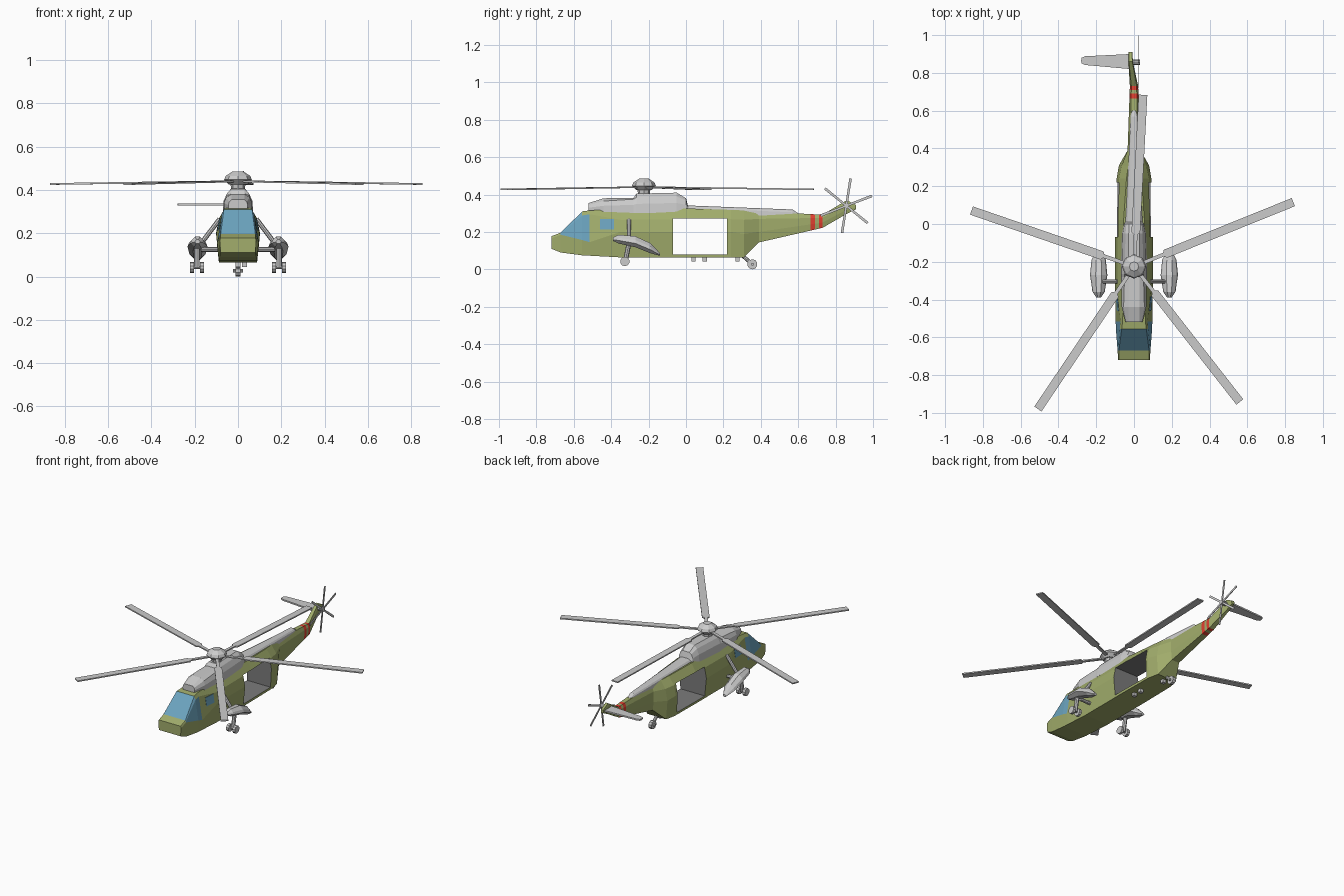
import bpy, bmesh
from math import radians
from mathutils import Matrix, Vector

if "Cube" in bpy.data.objects:
    bpy.data.objects.remove(bpy.data.objects["Cube"])


def material(name, rgb):
    m = bpy.data.materials.new(name)
    m.diffuse_color = (*rgb, 1)
    m.use_nodes = True
    m.node_tree.nodes["Principled BSDF"].inputs["Base Color"].default_value = m.diffuse_color
    return m


green = material("olive_paint", (0.36, 0.42, 0.15))
glass = material("blue_glass", (0.15, 0.37, 0.52))
red = material("red_band", (0.75, 0.05, 0.03))
grey = material("cabin_grey", (0.2, 0.2, 0.2))


def finish(name, bm, mats=(), matrix=None):
    if matrix:
        bm.transform(matrix)
    bmesh.ops.recalc_face_normals(bm, faces=bm.faces)
    me = bpy.data.meshes.new(name)
    bm.to_mesh(me)
    bm.free()
    for m in mats:
        me.materials.append(m)
    ob = bpy.data.objects.new(name, me)
    bpy.context.collection.objects.link(ob)
    return ob


def ring(y, half, cx=0):
    """Closed section from a bottom-to-top half outline, mirrored about cx."""
    return [(cx + x, y, z) for x, z in half] + [(cx - x, y, z) for x, z in reversed(half)]


def loft(name, rings, mats=(), pick=None):
    bm = bmesh.new()
    vs = [[bm.verts.new(p) for p in r] for r in rings]
    n = len(vs[0])
    for i in range(len(vs) - 1):
        for j in range(n):
            k = (j + 1) % n
            f = bm.faces.new((vs[i][j], vs[i][k], vs[i + 1][k], vs[i + 1][j]))
            if pick:
                f.material_index = pick(i, j)
    bm.faces.new(vs[0])
    bm.faces.new(vs[-1])
    return finish(name, bm, mats)


def prism(name, outline, thick, matrix, mats=()):
    bm = bmesh.new()
    a = [bm.verts.new((x, y, -thick / 2)) for x, y in outline]
    b = [bm.verts.new((x, y, thick / 2)) for x, y in outline]
    n = len(a)
    bm.faces.new(a)
    bm.faces.new(b)
    for i in range(n):
        bm.faces.new((a[i], a[(i + 1) % n], b[(i + 1) % n], b[i]))
    return finish(name, bm, mats, matrix)


def tube(name, p, q, r1, r2=None, sides=8):
    p, q = Vector(p), Vector(q)
    d = q - p
    bm = bmesh.new()
    bmesh.ops.create_cone(bm, cap_ends=True, segments=sides, radius1=r1,
                          radius2=r1 if r2 is None else r2, depth=d.length)
    rot = d.to_track_quat('Z', 'Y').to_matrix().to_4x4()
    return finish(name, bm, (), Matrix.Translation((p + q) / 2) @ rot)


def box(name, lo, hi, mats=()):
    bm = bmesh.new()
    bmesh.ops.create_cube(bm, size=1)
    lo, hi = Vector(lo), Vector(hi)
    return finish(name, bm, mats, Matrix.Translation((lo + hi) / 2) @ Matrix.Diagonal((*(hi - lo), 1)))


# Fuselage, tail boom and fin in one loft; the bands and cockpit glass are faces of it
t0 = [(.028, .144), (.034, .2), (.034, .27), (.02, .31)]
t1 = [(.018, .222), (.022, .25), (.022, .275), (.014, .292)]


def boom(y):
    t = (y - .39) / .34
    return ring(y, [(a + (c - a) * t, b + (d - b) * t) for (a, b), (c, d) in zip(t0, t1)])


body_rings = [
    ring(-.72, [(.08, .11), (.084, .165), (.083, .172), (.08, .177)]),
    ring(-.67, [(.085, .09), (.087, .185), (.084, .19), (.08, .196)]),
    ring(-.555, [(.088, .075), (.096, .157), (.075, .288), (.065, .31)]),
    ring(-.515, [(.088, .073), (.097, .145), (.072, .295), (.06, .315)]),
    ring(-.35, [(.088, .064), (.1, .2), (.088, .265), (.057, .322)]),
    ring(.02, [(.088, .064), (.102, .2), (.088, .268), (.055, .325)]),
    ring(.24, [(.085, .064), (.092, .2), (.08, .268), (.04, .318)]),
    ring(.31, [(.07, .064), (.08, .19), (.065, .265), (.03, .315)]),
    *[boom(y) for y in (.39, .665, .69, .71, .73)],
    ring(.86, [(.009, .297), (.012, .32), (.012, .35), (.009, .37)], -.018),
    ring(.91, [(.008, .322), (.01, .33), (.01, .337), (.008, .343)], -.018),
]


def body_paint(i, j):
    if (i == 1 and 1 <= j <= 5) or (i == 2 and j in (1, 5)):
        return 2
    return 3 if i in (9, 11) else 0


body = loft("fuselage", body_rings, (green, grey, glass, red), body_paint)

# Open cabin through both sides
cutter = box("cabin_cutter", (-.2, -.07, .08), (.2, .22, .272), (green, grey))
for f in cutter.data.polygons:
    f.material_index = 1
cutter.hide_render = True
cutter.hide_viewport = True
mod = body.modifiers.new("cabin_opening", 'BOOLEAN')
mod.operation = 'DIFFERENCE'
mod.object = cutter

# Engine housing and dorsal spine
loft("engine_housing", [
    ring(-.52, [(.04, .3), (.045, .33), (.04, .345), (.03, .355)]),
    ring(-.44, [(.065, .3), (.065, .34), (.055, .365), (.03, .38)]),
    ring(-.28, [(.068, .3), (.066, .345), (.05, .375), (.03, .382)]),
    ring(-.265, [(.07, .3), (.066, .35), (.05, .385), (.03, .405)]),
    ring(-.05, [(.065, .3), (.06, .355), (.045, .39), (.028, .41)]),
    ring(0, [(.055, .3), (.05, .345), (.04, .37), (.025, .38)]),
    ring(.01, [(.05, .3), (.045, .33), (.035, .337), (.02, .342)])])
loft("dorsal_spine", [
    ring(0, [(.05, .3), (.045, .33), (.035, .337), (.02, .342)]),
    ring(.57, [(.018, .28), (.018, .305), (.015, .315), (.01, .32)]),
    ring(.6, [(.014, .28), (.014, .29), (.01, .297), (.005, .3)])])

# Main rotor: stacked hub and five drooping blades
hub = (0, -.225)
for i, (z0, r0, z1, r1) in enumerate([(.39, .03, .43, .035), (.425, .042, .447, .064),
                                      (.447, .064, .465, .056), (.465, .056, .485, .025)]):
    tube(f"rotor_hub_{i}", (*hub, z0), (*hub, z1), r0, r1)
blade = [(.03, -.01), (.17, -.01), (.18, -.023), (.91, -.023),
         (.91, .023), (.18, .023), (.17, .01), (.03, .01)]
for i, a in enumerate((87, 161, 236, 308, 22)):
    prism(f"rotor_blade_{i}", blade, .008, Matrix.Translation((*hub, .44))
          @ Matrix.Rotation(radians(a), 4, 'Z') @ Matrix.Rotation(radians(.8), 4, 'Y'))

# Tail rotor
tube("tail_rotor_hub", (-.02, .857, .34), (.032, .857, .34), .014)
upright = Matrix.Rotation(radians(90), 4, 'Z') @ Matrix.Rotation(radians(90), 4, 'X')
for i in range(6):
    prism(f"tail_rotor_blade_{i}", [(0, -.006), (.147, -.007), (.147, .007), (0, .006)], .004,
          Matrix.Translation((.025, .857, .34)) @ Matrix.Rotation(radians(21 + 60 * i), 4, 'X') @ upright)

# One-sided stabiliser
prism("stabiliser", [(-.015, .82), (-.26, .842), (-.277, .85), (-.28, .865), (-.277, .88),
                     (-.26, .888), (-.015, .9)], .01, Matrix.Translation((0, 0, .332)))

# Paired parts: side windows, floats, struts and main wheels
for s, side in ((1, "right"), (-1, "left")):
    pane = [(.091, -.46, .212), (.0965, -.385, .212), (.0875, -.385, .268), (.082, -.46, .268)]
    loft(f"side_window_{side}", [[(s * (x - .008), y, z) for x, y, z in pane],
                                 [(s * x, y, z) for x, y, z in pane]], (glass,))
    floats = []
    for y, z0, z1, w in ((-.39, .152, .17, .012), (-.36, .138, .185, .032), (-.27, .118, .177, .046),
                         (-.19, .086, .14, .038), (-.14, .073, .088, .012)):
        h = z1 - z0
        floats.append(ring(y, [(w * .45, z0), (w, z0 + h * .35), (w * .85, z0 + h * .65),
                               (w * .35, z1)], s * .187))
    loft(f"float_{side}", floats)
    tube(f"float_axle_{side}", (s * .08, -.305, .125), (s * .17, -.305, .125), .011)
    tube(f"float_brace_{side}", (s * .085, -.305, .265), (s * .165, -.305, .16), .011)
    tube(f"wheel_leg_{side}", (s * .19, -.305, .14), (s * .19, -.325, .04), .013)
    tube(f"wheel_axle_{side}", (s * .165, -.327, .042), (s * .215, -.327, .042), .007)
    for k, x in enumerate((.167, .213)):
        tube(f"main_wheel_{side}_{k}", (s * (x - .009), -.327, .042), (s * (x + .009), -.327, .042),
             .025, sides=10)

# Tail wheel
tube("tail_wheel_strut", (0, .3, .075), (0, .355, .028), .01)
tube("tail_wheel_axle", (-.022, .355, .027), (.022, .355, .027), .008)
tube("tail_wheel", (-.011, .355, .027), (.011, .355, .027), .027, sides=10)

# Belly fittings
for i, (y, x) in enumerate(((.04, .03), (.1, .03), (.275, 0))):
    box(f"belly_fitting_{i}", (x - .012, y - .011, .043), (x + .012, y + .011, .07))
